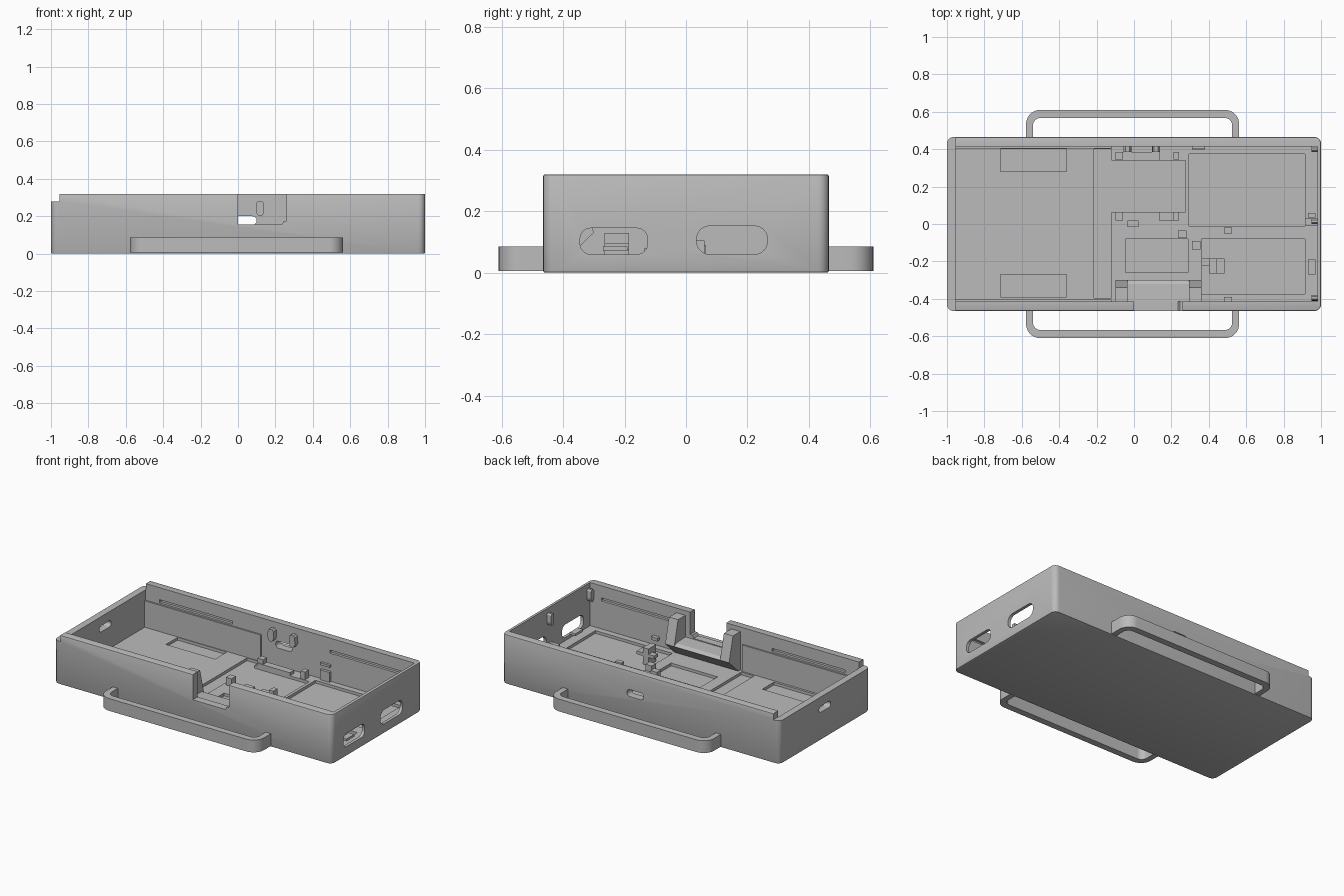
import bpy, bmesh, math
from mathutils import Vector

if "Cube" in bpy.data.objects:
    bpy.data.objects.remove(bpy.data.objects["Cube"])

grey = bpy.data.materials.new("matte grey")
grey.use_nodes = True
grey.diffuse_color = (0.5, 0.5, 0.5, 1)
grey.node_tree.nodes["Principled BSDF"].inputs["Base Color"].default_value = (0.5, 0.5, 0.5, 1)


def rounded(a0, a1, b0, b1, r, n=6):
    """Outline of a rounded rectangle."""
    pts = []
    corners = ((a1 - r, b1 - r), (a0 + r, b1 - r), (a0 + r, b0 + r), (a1 - r, b0 + r))
    for k, (ca, cb) in enumerate(corners):
        for i in range(n + 1):
            t = math.pi / 2 * (k + i / n)
            pts.append((ca + r * math.cos(t), cb + r * math.sin(t)))
    return pts


def prism(name, pts, axis, lo, hi):
    """Extrude an outline along the x, y or z axis."""
    place = {"x": lambda a, b, c: (c, a, b),
             "y": lambda a, b, c: (a, c, b),
             "z": lambda a, b, c: (a, b, c)}[axis]
    bm = bmesh.new()
    base = bm.faces.new([bm.verts.new(place(a, b, lo)) for a, b in pts])
    ext = bmesh.ops.extrude_face_region(bm, geom=[base])
    verts = [v for v in ext["geom"] if isinstance(v, bmesh.types.BMVert)]
    bmesh.ops.translate(bm, verts=verts, vec=Vector(place(0, 0, hi - lo)))
    bmesh.ops.recalc_face_normals(bm, faces=bm.faces)
    mesh = bpy.data.meshes.new(name)
    bm.to_mesh(mesh)
    bm.free()
    mesh.materials.append(grey)
    ob = bpy.data.objects.new(name, mesh)
    bpy.context.collection.objects.link(ob)
    return ob


def box(name, x0, x1, y0, y1, z0, z1):
    return prism(name, [(x0, y0), (x1, y0), (x1, y1), (x0, y1)], "z", z0, z1)


def apply(ob, mod):
    bpy.ops.object.select_all(action="DESELECT")
    ob.select_set(True)
    bpy.context.view_layer.objects.active = ob
    bpy.ops.object.modifier_apply(modifier=mod.name)


def carve(ob, cutter):
    cutter.hide_render = True
    mod = ob.modifiers.new("cut", "BOOLEAN")
    mod.operation, mod.solver, mod.object = "DIFFERENCE", "EXACT", cutter
    apply(ob, mod)
    bpy.data.objects.remove(cutter)


def smooth(ob):
    bpy.ops.object.select_all(action="DESELECT")
    ob.select_set(True)
    bpy.context.view_layer.objects.active = ob
    bpy.ops.object.shade_smooth_by_angle(angle=math.radians(30))


FLOOR, TOP, WALL = 0.04, 0.32, 0.415

# Case body with softened bottom edge, hollowed out
case = prism("case", rounded(-1, 1, -0.465, 0.465, 0.035), "z", 0, TOP)
bevel = case.modifiers.new("edge", "BEVEL")
bevel.width, bevel.segments, bevel.limit_method = 0.006, 2, "ANGLE"
bevel.angle_limit = math.radians(60)
apply(case, bevel)
carve(case, box("cavity", -0.955, 0.98, -WALL, WALL, FLOOR, 0.5))
carve(case, box("lid_entry", -1.1, -0.954, -0.6, 0.6, 0.28, 0.5))

# Openings: screen notch, end ports, back and left slots
carve(case, prism("notch", [(0, 0.155), (0.235, 0.155), (0.245, 0.175), (0.26, 0.175),
                            (0.26, 0.5), (0, 0.5)], "y", -0.6, -0.4))
for y0, y1, z1, r in ((-0.345, -0.125, 0.145, 0.035), (0.035, 0.265, 0.152, 0.042)):
    carve(case, prism("port", rounded(y0, y1, 0.06, z1, r), "x", 0.9, 1.1))
carve(case, prism("back_slot", rounded(-0.02, 0.1, 0.155, 0.2, 0.022), "y", 0.38, 0.6))
carve(case, prism("left_slot", rounded(-0.06, 0.06, 0.18, 0.22, 0.019), "x", -1.1, -0.9))

# Snap grooves for the lid on both long walls
for s in (-1, 1):
    y0, y1 = sorted((s * 0.40, s * 0.432))
    for x0, x1 in ((-0.855, -0.33), (0.37, 0.9)):
        carve(case, box("groove", x0, x1, y0, y1, 0.222, 0.242))

# Shallow seats in the floor
for x0, x1, y0, y1 in ((-0.715, -0.36, 0.28, 0.40), (-0.715, -0.36, -0.39, -0.27),
                       (0.295, 0.915, -0.01, 0.375), (0.36, 0.915, -0.375, -0.08),
                       (-0.045, 0.29, -0.26, -0.08), (-0.215, -0.121, -0.395, 0.40),
                       (-0.121, 0.275, 0.065, 0.34)):
    carve(case, box("seat", x0, x1, y0, y1, 0.022, 0.3))
smooth(case)

# Lower liners along the long walls
for name, y0, y1 in (("back_liner", 0.405, 0.42), ("front_liner", -0.42, -0.405)):
    box(name, -0.957, -0.12, y0, y1, FLOOR - 0.005, 0.212)

# Carry loops on both long sides
for name, s in (("back_handle", 1), ("front_handle", -1)):
    loop = prism(name, rounded(-0.577, 0.562, -0.61, 0.61, 0.075, 8), "z", 0.005, 0.085)
    carve(loop, prism("gap", rounded(-0.54, 0.525, -0.567, 0.567, 0.04, 8), "z", -0.1, 0.2))
    y0, y1 = sorted((s * 0.455, -s * 0.8))
    carve(loop, box("other_half", -0.8, 0.8, y0, y1, -0.1, 0.2))
    smooth(loop)

# Screen bracket: leaning posts joined by an undercut sill
post = [(-0.42, 0.035), (-0.40, 0.035), (-0.30, 0.13), (-0.34, 0.29), (-0.42, 0.29)]
for name, x0 in (("right_post", -0.1), ("left_post", 0.295)):
    prism(name, post, "x", x0, x0 + 0.065)
prism("screen_sill", [(-0.42, 0.035), (-0.40, 0.035), (-0.30, 0.13), (-0.32, 0.145),
                      (-0.42, 0.15)], "x", -0.036, 0.296)

# Teardrop pegs on the back wall and the end wall
drop = [(0, -0.04), (0.014, -0.034), (0.022, -0.015), (0.02, 0.03), (0.01, 0.04),
        (-0.01, 0.04), (-0.02, 0.03), (-0.022, -0.015), (-0.014, -0.034)]
for x in (-0.035, 0.118):
    prism("back_peg", [(x + a, 0.24 + b) for a, b in drop], "y", 0.385, 0.42)
for y in (-0.395, 0.015, 0.4):
    prism("end_peg", [(y + a * 0.7, 0.25 + b) for a, b in drop], "x", 0.95, 0.985)

# Board clips: upright feet with a small overhanging hook
for x0, x1, y0, y1, h in ((-0.1, -0.06, 0.02, 0.065, 0.09), (0.21, 0.24, 0.02, 0.065, 0.09),
                          (-0.1, -0.06, 0.345, 0.385, 0.09), (0.21, 0.24, 0.345, 0.385, 0.09),
                          (0.235, 0.28, -0.075, -0.035, 0.08),
                          (0.31, 0.355, -0.135, -0.09, 0.08),
                          (0.48, 0.525, -0.05, -0.02, 0.08)):
    box("clip", x0, x1, y0, y1, FLOOR - 0.02, h)
box("lower_rail", 0.135, 0.24, 0.02, 0.065, FLOOR - 0.005, 0.06)
box("upper_rail", -0.1, 0.135, 0.34, 0.385, FLOOR - 0.005, 0.06)
box("stop_block", -0.035, 0.025, -0.015, 0.02, FLOOR - 0.005, 0.07)
box("centre_post", 0.40, 0.44, -0.265, -0.185, 0.02, 0.13)
box("centre_hook_left", 0.44, 0.485, -0.265, -0.185, 0.075, 0.095)
box("centre_hook_right", 0.36, 0.40, -0.225, -0.185, 0.075, 0.095)

# Small ledges on the walls
box("back_ledge", 0.31, 0.38, 0.398, 0.42, FLOOR - 0.005, 0.105)
box("back_tab", 0.31, 0.38, 0.40, 0.42, 0.135, 0.15)
box("front_tab", 0.48, 0.525, -0.42, -0.39, 0.08, 0.1)
box("end_clip", 0.915, 0.985, -0.012, 0.03, FLOOR - 0.005, 0.09)
box("port_clip", 0.93, 0.97, 0.035, 0.06, FLOOR - 0.005, 0.105)
box("port_tab", 0.93, 0.97, -0.27, -0.19, 0.07, 0.085)
